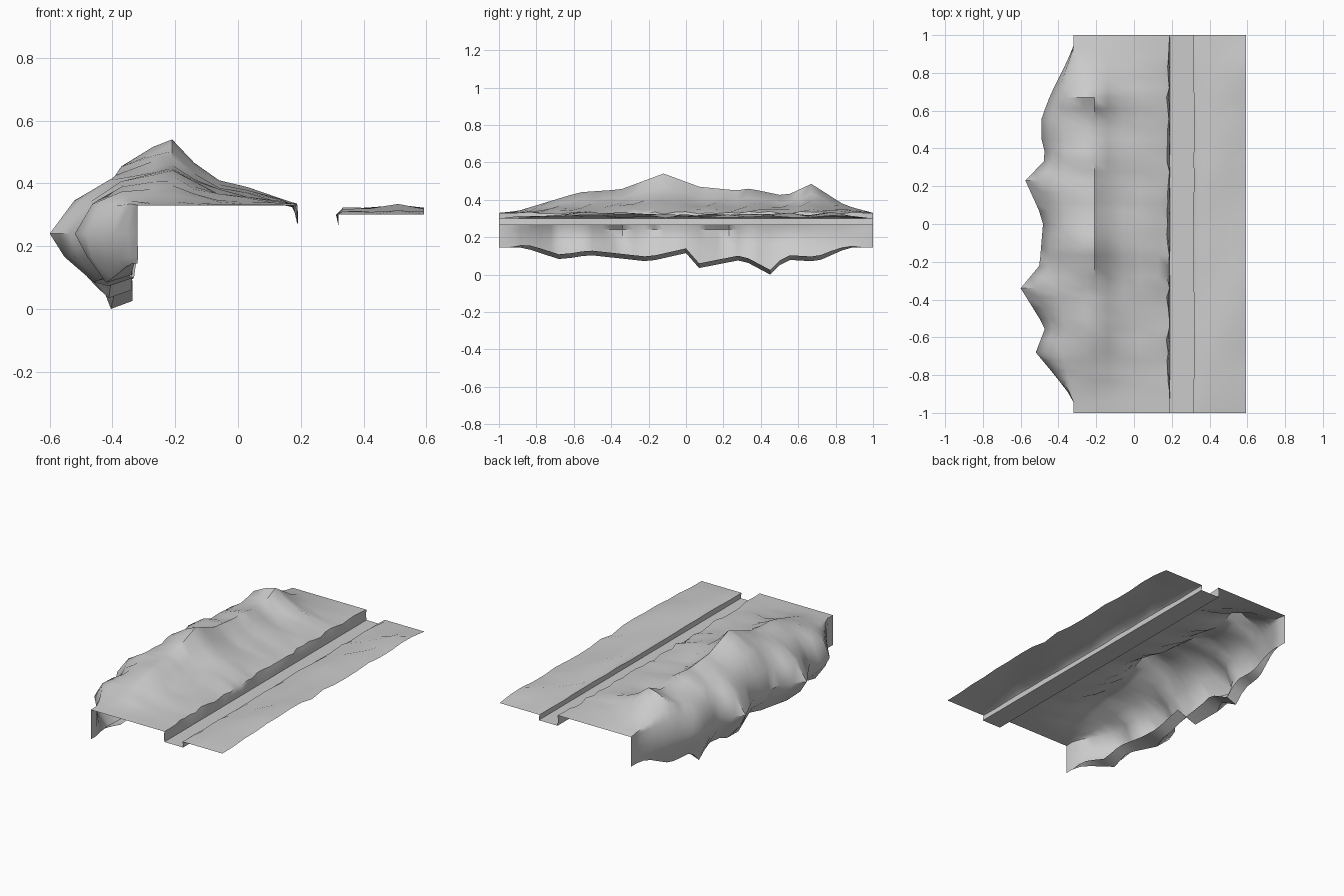
import bpy, bmesh, random

if "Cube" in bpy.data.objects:
    bpy.data.objects.remove(bpy.data.objects["Cube"])
random.seed(4)

ROWS = 36
YS = [-1 + 2 * i / ROWS for i in range(ROWS + 1)]

# Outlines along y: crest height, outer cliff edge, bottom edge
CREST = [(-1, .33), (-.9, .34), (-.57, .44), (-.35, .455), (-.12, .54), (.07, .47),
         (.27, .45), (.34, .46), (.53, .42), (.67, .485), (.85, .37), (1, .33)]
EDGE = [(-1, -.32), (-.93, -.32), (-.8, -.42), (-.68, -.52), (-.55, -.47), (-.34, -.6),
        (-.22, -.5), (.02, -.48), (.23, -.575), (.35, -.46), (.43, -.49), (.56, -.49),
        (.69, -.44), (.85, -.36), (.94, -.32), (1, -.32)]
BASE = [(-1, .145), (-.87, .145), (-.67, .08), (-.52, .105), (-.2, .07), (0, .115),
        (.07, .035), (.3, .08), (.45, .0), (.53, .08), (.7, .07), (.87, .145), (1, .145)]


def sample(keys, y):
    for (a, u), (b, v) in zip(keys, keys[1:]):
        if y <= b + 1e-6:
            return u + (v - u) * (y - a) / (b - a)
    return keys[-1][1]


def snap_rows(*tables):
    """Move the nearest row onto each pronounced peak."""
    ys = YS[:]
    for y in tables:
        i = min(range(1, ROWS), key=lambda k: abs(ys[k] - y))
        ys[i] = y
    return ys


def fade(y):
    return min(1, (1 - abs(y)) / .2)


def jit(a):
    return random.uniform(-a, a)


def loft(name, section, ys):
    bm = bmesh.new()
    rows = [[bm.verts.new((x, y, z)) for x, z in section(y)] for y in ys]
    for a, b in zip(rows, rows[1:]):
        for i in range(len(a) - 1):
            bm.faces.new((a[i], a[i + 1], b[i + 1], b[i]))
    bmesh.ops.remove_doubles(bm, verts=bm.verts, dist=.0005)
    bmesh.ops.recalc_face_normals(bm, faces=bm.faces)
    # sheets face upwards
    if sum(f.normal.z * f.calc_area() for f in bm.faces) < 0:
        bmesh.ops.reverse_faces(bm, faces=bm.faces)
    me = bpy.data.meshes.new(name)
    bm.to_mesh(me)
    bm.free()
    ob = bpy.data.objects.new(name, me)
    bpy.context.collection.objects.link(ob)
    bpy.context.view_layer.objects.active = ob
    ob.select_set(True)
    bpy.ops.object.shade_smooth_by_angle(angle=.8)
    ob.select_set(False)


# Rocky bank: lip beside the channel, rising to a crest, then a cliff
def bank(y):
    w = fade(y)
    t = sample(CREST, y) - .33
    d = -.32 - sample(EDGE, y)
    b = sample(BASE, y)
    n = lambda: w * jit(.008)
    return [(.19, .265), (.187 + w * jit(.005), .30), (.19 - w * random.uniform(0, .02), .33 + n()),
            (.13, .33 + .1 * t + n()), (.03, .33 + .27 * t + n()),
            (-.06, .33 + .38 * t + n()), (-.14, .33 + .62 * t + n()),
            (-.21, .33 + t), (-.27, .33 + .88 * t + n()),
            (-.32 - .3 * d, .33 + .62 * t + n()), (-.32 - .72 * d, .33 + .1 * t + n()),
            (-.32 - d, .24), (-.32 - .85 * d + n(), .165 + n()),
            (-.32 - .5 * d, b), (-.32 - .1 * d, b + min(.025, d * .3))]


# Sunken channel floor
def channel(y):
    return [(.19, .265), (.32, .265)]


# Low verge on the far side of the channel
def verge(y):
    w = fade(y)
    n = lambda: w * random.uniform(.002, .024)
    return [(.32, .265), (.316 + w * jit(.004), .30), (.335, .30 + n()), (.42, .30 + n()),
            (.51, .304 + n() * 1.3 - .004 * (1 - w)), (.592, .30 + n())]


loft("rocky_bank", bank, snap_rows(-.68, -.34, -.12, .07, .23, .45, .67))
loft("channel_floor", channel, [-1, 1])
loft("verge", verge, YS[::2])
